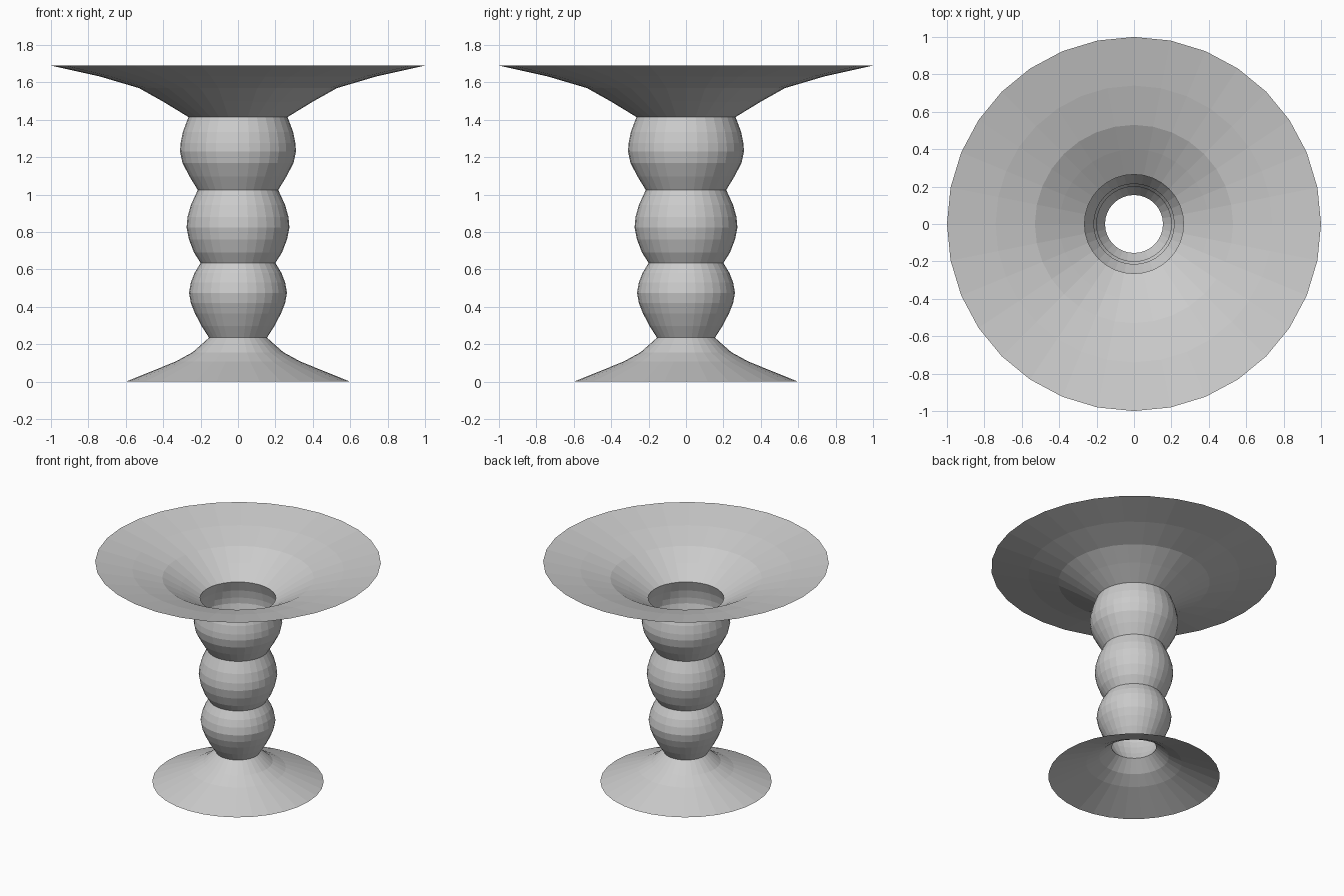
import bpy
from math import cos, sin, tau

if "Cube" in bpy.data.objects:
    bpy.data.objects.remove(bpy.data.objects["Cube"])

SIDES = 32


def lathe(name, profile):
    """Open, flat-faced shell from (radius, height) points listed bottom to top."""
    verts = [(r * cos(tau * i / SIDES), r * sin(tau * i / SIDES), z)
             for r, z in profile for i in range(SIDES)]
    faces = []
    for k in range(len(profile) - 1):
        a, b = k * SIDES, (k + 1) * SIDES
        for i in range(SIDES):
            j = (i + 1) % SIDES
            faces.append((a + i, a + j, b + j, b + i))
    mesh = bpy.data.meshes.new(name)
    mesh.from_pydata(verts, [], faces)
    obj = bpy.data.objects.new(name, mesh)
    bpy.context.collection.objects.link(obj)
    return obj


# Flared foot
lathe("foot", [(0.60, 0.005), (0.60, 0.0), (0.335, 0.107), (0.243, 0.157), (0.155, 0.235)][1:])

# Three stacked hollow beads of the stem
lathe("lower_bead", [(0.155, 0.235), (0.195, 0.298), (0.23, 0.365), (0.252, 0.42),
                     (0.262, 0.475), (0.252, 0.53), (0.233, 0.58), (0.20, 0.635)])
lathe("middle_bead", [(0.20, 0.635), (0.235, 0.69), (0.262, 0.76), (0.275, 0.825),
                      (0.27, 0.88), (0.252, 0.945), (0.215, 1.025)])
lathe("upper_bead", [(0.215, 1.025), (0.26, 1.098), (0.297, 1.17), (0.31, 1.23),
                     (0.307, 1.275), (0.295, 1.335), (0.265, 1.415)])

# Wide flared bowl
lathe("bowl", [(0.265, 1.415), (0.40, 1.497), (0.53, 1.57), (0.74, 1.632), (1.0, 1.69)])
